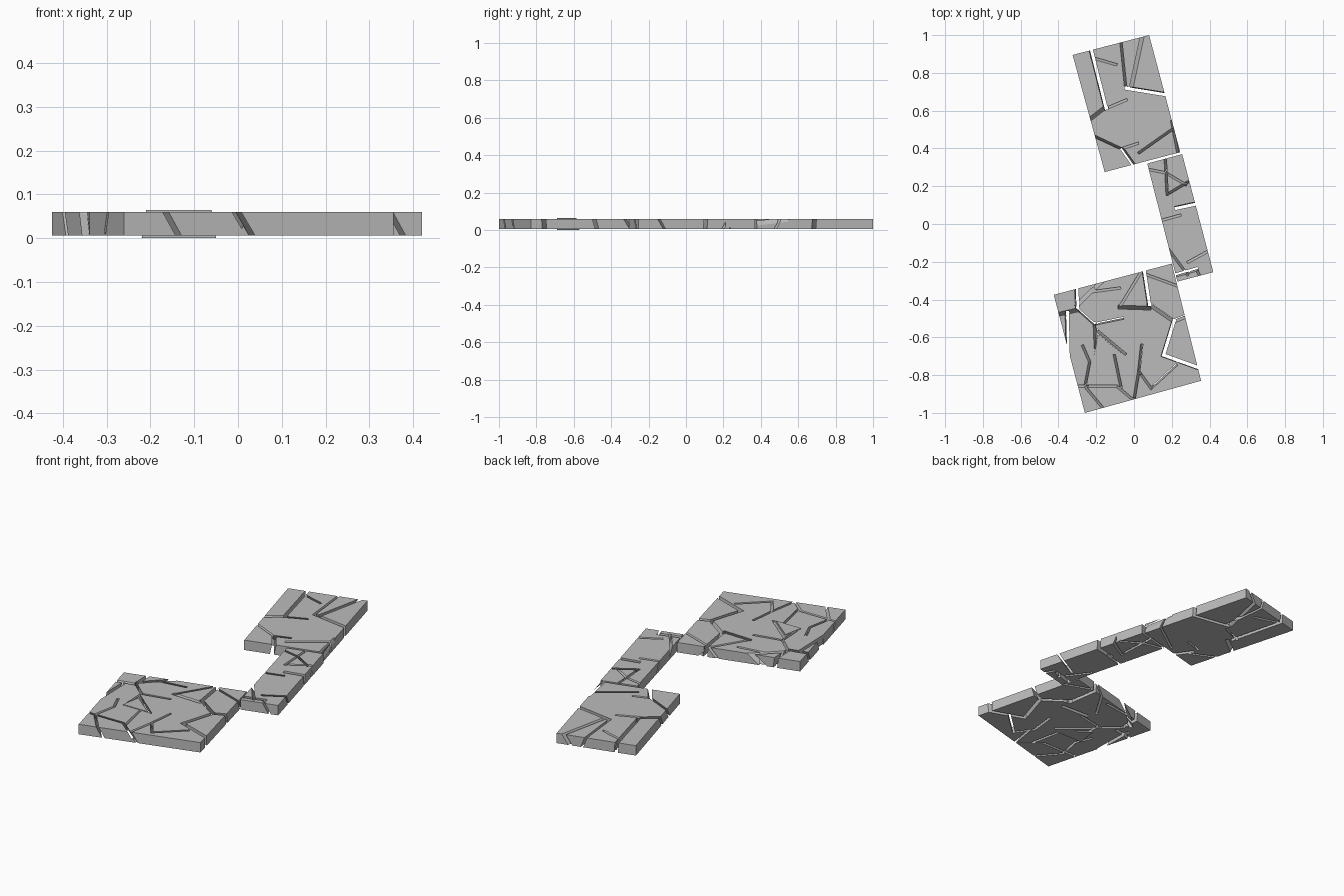
import bpy, bmesh
from mathutils import Vector

if "Cube" in bpy.data.objects:
    bpy.data.objects.remove(bpy.data.objects["Cube"])

Z0, Z1 = 0.006, 0.06

stone = bpy.data.materials.new("grey_stone")
stone.diffuse_color = (0.5, 0.5, 0.5, 1)
stone.use_nodes = True
stone.node_tree.nodes["Principled BSDF"].inputs["Base Color"].default_value = stone.diffuse_color


def prism(name, bottom, top, z0, z1):
    """Solid between two matching outlines."""
    bm = bmesh.new()
    lo = [bm.verts.new((p[0], p[1], z0)) for p in bottom]
    hi = [bm.verts.new((p[0], p[1], z1)) for p in top]
    n = len(lo)
    bm.faces.new(lo[::-1])
    bm.faces.new(hi)
    for i in range(n):
        j = (i + 1) % n
        bm.faces.new((lo[i], lo[j], hi[j], hi[i]))
    bmesh.ops.recalc_face_normals(bm, faces=bm.faces)
    me = bpy.data.meshes.new(name)
    bm.to_mesh(me)
    bm.free()
    me.materials.append(stone)
    ob = bpy.data.objects.new(name, me)
    bpy.context.collection.objects.link(ob)
    return ob


def crack_cutter(width, slant, path):
    """Mitred strip along a path, leaning sideways as it goes down."""
    pts = [Vector(p) for p in path]
    pts[0] += (pts[0] - pts[1]).normalized() * 0.01
    pts[-1] += (pts[-1] - pts[-2]).normalized() * 0.01
    dirs = [(b - a).normalized() for a, b in zip(pts, pts[1:])]
    left, right = [], []
    for i, p in enumerate(pts):
        a, b = dirs[max(i - 1, 0)], dirs[min(i, len(dirs) - 1)]
        n = Vector((-(a + b).y, (a + b).x)).normalized()
        off = n * (width / 2 / max(0.4, n.dot(Vector((-a.y, a.x)))))
        left.append(p + off)
        right.append(p - off)
    outline = right + left[::-1]
    d = (pts[-1] - pts[0]).normalized()
    lean = Vector((-d.y, d.x)) * slant
    h, over = Z1 - Z0, 0.03
    low = [p + lean * (1 + over / h) for p in outline]
    high = [p - lean * (over / h) for p in outline]
    cutter = prism("crack_cutter", low, high, Z0 - over, Z1 + over)
    cutter.hide_render = True
    return cutter


def cracked_slab(name, corners, cracks):
    slab = prism(name, corners, corners, Z0, Z1)
    cutters = [crack_cutter(*c) for c in cracks]
    for c in cutters:
        m = slab.modifiers.new("crack", 'BOOLEAN')
        m.operation, m.solver, m.object = 'DIFFERENCE', 'EXACT', c
    bpy.context.view_layer.update()
    dg = bpy.context.evaluated_depsgraph_get()
    me = bpy.data.meshes.new_from_object(slab.evaluated_get(dg))
    slab.modifiers.clear()
    slab.data = me
    for c in cutters:
        bpy.data.objects.remove(c)


W, N, S = 0.02, 0.013, 0.03   # open gap width, fine crack width, lean

# upper slab
cracked_slab("upper_slab", [(-0.325, 0.895), (0.08, 1.0), (0.245, 0.38), (-0.155, 0.275)], [
    (W, 0.004, [(-0.23, 0.93), (-0.15, 0.615)]),
    (W, S, [(-0.15, 0.62), (-0.24, 0.55)]),
    (N, S, [(-0.15, 0.61), (-0.045, 0.655)]),
    (W, 0.004, [(0.175, 0.685), (-0.04, 0.72)]),
    (N, -0.02, [(-0.045, 0.73), (-0.07, 0.97)]),
    (W, S, [(-0.015, 0.72), (0.045, 1.0)]),
    (N, S, [(-0.22, 0.88), (-0.10, 0.845)]),
    (W, 0.01, [(0.0, 0.31), (-0.06, 0.395)]),
    (N, S, [(-0.06, 0.395), (-0.21, 0.465)]),
    (N, S, [(-0.06, 0.4), (0.015, 0.425)]),
    (N, -S, [(0.03, 0.38), (0.2, 0.5)]),
    (N, S, [(0.2, 0.54), (0.235, 0.36)]),
])

# connecting slab
cracked_slab("connecting_slab", [(0.07, 0.32), (0.255, 0.37), (0.42, -0.255), (0.23, -0.305)], [
    (W, 0.004, [(0.34, 0.11), (0.225, 0.085)]),
    (N, S, [(0.13, 0.015), (0.24, 0.045)]),
    (N, 0.02, [(0.165, 0.35), (0.175, 0.16)]),
    (N, S, [(0.07, 0.29), (0.17, 0.27), (0.27, 0.21)]),
    (N, -S, [(0.18, 0.16), (0.28, 0.22)]),
    (N, 0.02, [(0.18, -0.13), (0.28, -0.265)]),
    (N, S, [(0.29, -0.2), (0.4, -0.14)]),
    (W, 0.01, [(0.19, -0.28), (0.33, -0.24)]),
    (N, S, [(0.33, -0.24), (0.35, -0.28)]),
])

# lower slab
cracked_slab("lower_slab", [(-0.425, -0.375), (0.2, -0.21), (0.355, -0.83), (-0.26, -1.0)], [
    (W, 0.004, [(0.05, -0.23), (0.08, -0.425)]),
    (W, 0.02, [(0.08, -0.425), (0.21, -0.515), (0.285, -0.485)]),
    (W, 0.004, [(0.21, -0.515), (0.155, -0.695), (0.35, -0.765)]),
    (W, S, [(0.08, -0.445), (-0.075, -0.44)]),
    (N, S, [(-0.07, -0.43), (0.04, -0.25)]),
    (N, S, [(0.07, -0.27), (0.235, -0.33)]),
    (W, 0.006, [(-0.305, -0.33), (-0.3, -0.44)]),
    (N, 0.008, [(-0.3, -0.45), (-0.21, -0.53), (-0.065, -0.5)]),
    (W, S, [(-0.3, -0.455), (-0.41, -0.48)]),
    (W, S, [(-0.3, -0.43), (-0.23, -0.36), (-0.165, -0.30)]),
    (N, S, [(-0.23, -0.36), (-0.08, -0.34)]),
    (W, 0.006, [(-0.355, -0.47), (-0.35, -0.69)]),
    (N, 0.02, [(-0.21, -0.53), (-0.205, -0.65)]),
    (N, 0.02, [(-0.2, -0.56), (-0.05, -0.685)]),
    (N, S, [(-0.27, -0.65), (-0.235, -0.73), (-0.26, -0.86), (-0.16, -0.98)]),
    (N, S, [(-0.30, -0.86), (-0.09, -0.86), (0.0, -0.935)]),
    (N, S, [(-0.105, -0.69), (-0.07, -0.86)]),
    (N, S, [(0.04, -0.645), (0.025, -0.78), (0.09, -0.87), (0.22, -0.75)]),
    (N, S, [(0.025, -0.78), (0.0, -0.93)]),
])

# loose shard standing slightly proud of the lower slab, top and bottom
prism("loose_shard", [(-0.2, -0.57), (-0.22, -0.69), (-0.05, -0.69)],
      [(-0.19, -0.585), (-0.21, -0.69), (-0.06, -0.69)], 0.0, 0.064)
